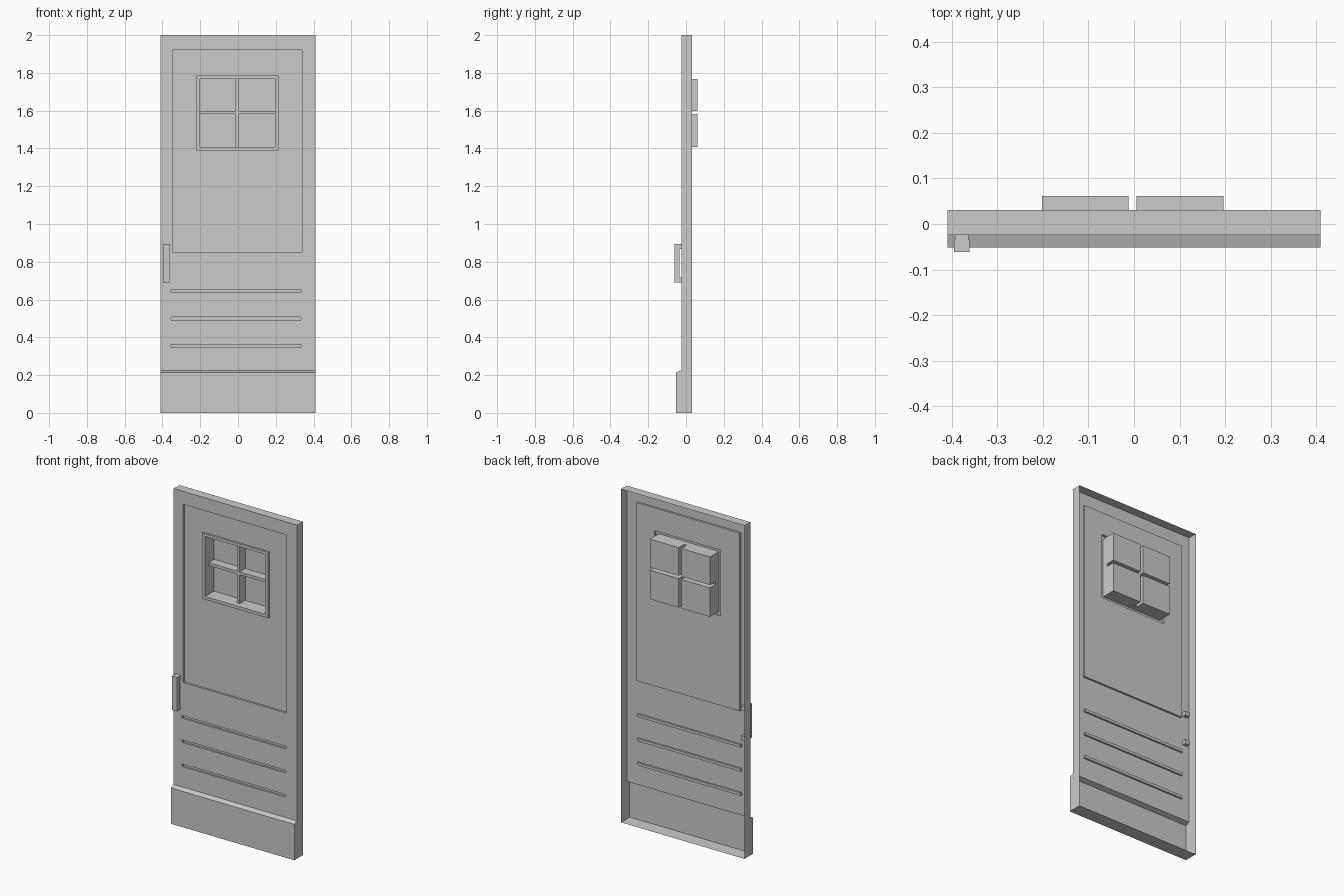
import bpy, bmesh

if "Cube" in bpy.data.objects:
    bpy.data.objects.remove(bpy.data.objects["Cube"])

FRONT, BACK, W = -0.024, 0.031, 0.41
KICK_Y, KICK_Z, KICK_TOP = -0.052, 0.215, 0.225
PANEL_Y, MUNTIN_Y, PANE_Y, GROOVE_Y = -0.012, 0.008, 0.061, -0.013


def finish(bm, name):
    bmesh.ops.remove_doubles(bm, verts=bm.verts, dist=1e-5)
    bmesh.ops.recalc_face_normals(bm, faces=bm.faces)
    me = bpy.data.meshes.new(name)
    bm.to_mesh(me)
    bm.free()
    ob = bpy.data.objects.new(name, me)
    bpy.context.collection.objects.link(ob)
    return ob


def face(bm, *pts):
    bm.faces.new([bm.verts.new(p) for p in pts])


def stepped_sheet(bm, regions):
    """Pressed sheet: later (x0, x1, z0, z1, y) regions override earlier ones."""
    xs = sorted({v for r in regions for v in r[:2]})
    zs = sorted({v for r in regions for v in r[2:4]})

    def depth(i, j):
        x, z = (xs[i] + xs[i + 1]) / 2, (zs[j] + zs[j + 1]) / 2
        return [r[4] for r in regions if r[0] < x < r[1] and r[2] < z < r[3]][-1]

    for i in range(len(xs) - 1):
        for j in range(len(zs) - 1):
            x0, x1, z0, z1, d = xs[i], xs[i + 1], zs[j], zs[j + 1], depth(i, j)
            face(bm, (x0, d, z0), (x1, d, z0), (x1, d, z1), (x0, d, z1))
            if i + 2 < len(xs) and (e := depth(i + 1, j)) != d:
                face(bm, (x1, d, z0), (x1, e, z0), (x1, e, z1), (x1, d, z1))
            if j + 2 < len(zs) and (e := depth(i, j + 1)) != d:
                face(bm, (x0, d, z1), (x1, d, z1), (x1, e, z1), (x0, e, z1))


# Pressed front sheet: panel, window frame, muntins, panes, grooves
regions = [(-W, W, KICK_TOP, 2.0, FRONT),
           (-0.348, 0.338, 0.853, 1.922, PANEL_Y),
           (-0.222, 0.217, 1.39, 1.785, FRONT),
           (-0.202, 0.197, 1.408, 1.768, MUNTIN_Y)]
for x0, x1 in ((-0.202, -0.012), (0.006, 0.197)):
    for z0, z1 in ((1.408, 1.582), (1.599, 1.768)):
        regions.append((x0, x1, z0, z1, PANE_Y))
for z in (0.355, 0.5, 0.645):
    regions.append((-0.354, 0.334, z - 0.008, z + 0.008, GROOVE_Y))
bm = bmesh.new()
stepped_sheet(bm, regions)
finish(bm, "door_front")

# Open-backed shell: top, kick plate, floor and both sides
profile = [(BACK, 2), (FRONT, 2), (FRONT, KICK_TOP), (KICK_Y, KICK_Z), (KICK_Y, 0), (BACK, 0)]
bm = bmesh.new()
for k, ((y0, z0), (y1, z1)) in enumerate(zip(profile, profile[1:])):
    if k != 1:  # this span is the pressed sheet
        face(bm, (-W, y0, z0), (W, y0, z0), (W, y1, z1), (-W, y1, z1))
for x in (-W, W):
    face(bm, *[(x, y, z) for y, z in profile])
finish(bm, "door_edges_and_kick_plate")


def box(bm, x0, x1, y0, y1, z0, z1):
    vs = bmesh.ops.create_cube(bm, size=1)["verts"]
    for v in vs:
        v.co = (x1 if v.co.x > 0 else x0, y1 if v.co.y > 0 else y0, z1 if v.co.z > 0 else z0)


# Pull handle with two mounting posts through the sheet
bm = bmesh.new()
box(bm, -0.396, -0.361, -0.061, -0.034, 0.69, 0.894)
for z0, z1 in ((0.69, 0.716), (0.868, 0.894)):
    box(bm, -0.393, -0.364, -0.034, -0.002, z0, z1)
finish(bm, "handle")
